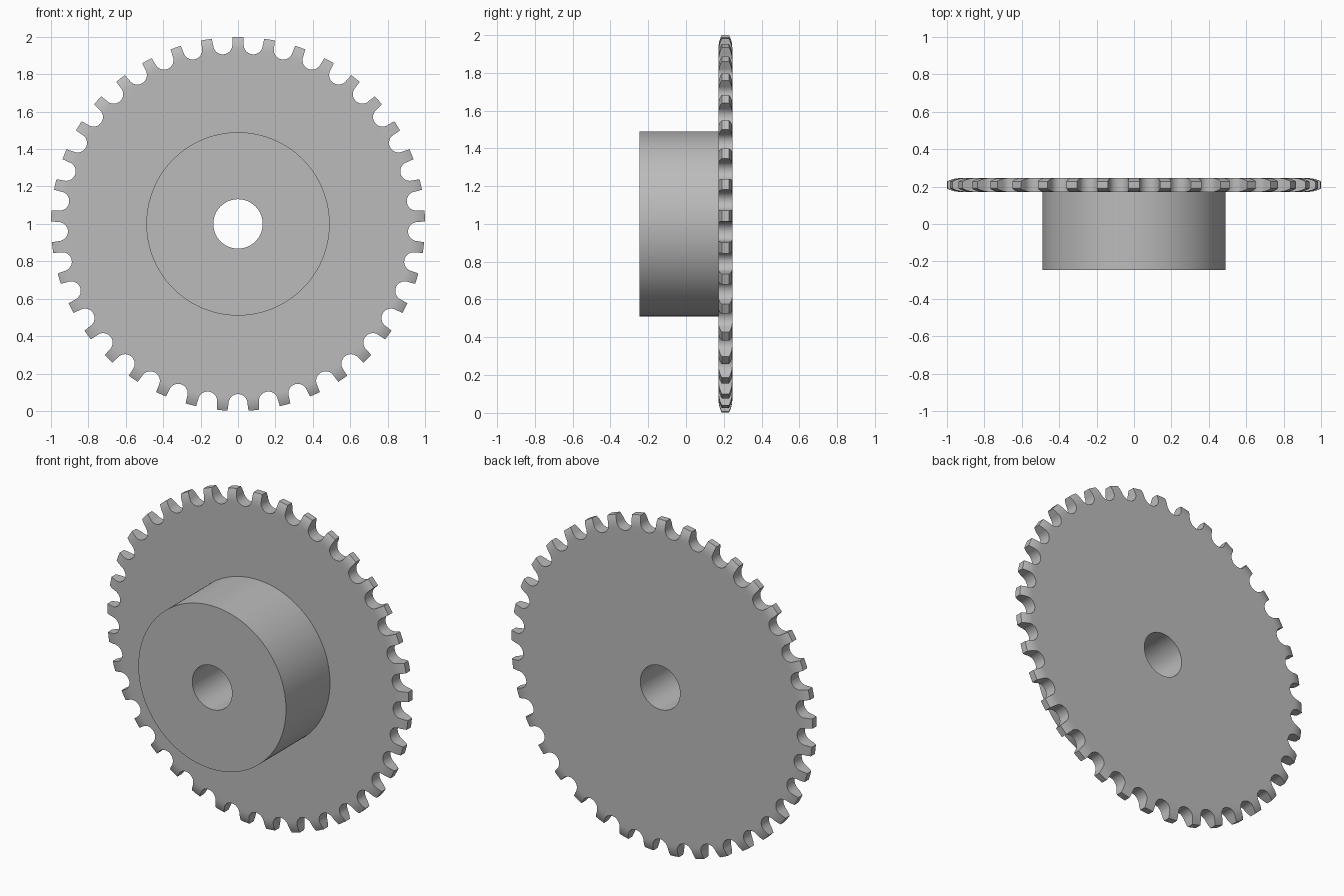
import bpy, bmesh
from math import sin, cos, pi, radians, sqrt
from mathutils import Matrix, Vector

if "Cube" in bpy.data.objects:
    bpy.data.objects.remove(bpy.data.objects["Cube"], do_unlink=True)

TEETH = 37
STEPS = TEETH * 4
TIP, ROOT, HUB, BORE = 1.0, 0.91, 0.49, 0.132      # radii
HUB_FRONT, PLATE_FRONT, PLATE_BACK = -0.245, 0.172, 0.245
CENTRE = Vector((0, 0, 1.0))

steel = bpy.data.materials.new("steel grey")
steel.use_nodes = True
steel.diffuse_color = (0.5, 0.5, 0.5, 1)
steel.node_tree.nodes["Principled BSDF"].inputs["Base Color"].default_value = (0.5, 0.5, 0.5, 1)


def make_object(name, bm):
    bmesh.ops.recalc_face_normals(bm, faces=bm.faces)
    mesh = bpy.data.meshes.new(name)
    bm.to_mesh(mesh)
    bm.free()
    obj = bpy.data.objects.new(name, mesh)
    bpy.context.collection.objects.link(obj)
    mesh.materials.append(steel)
    return obj


# Section of plate, hub and bore as (radius, y); the rim narrows in an arc
mid, half = (PLATE_FRONT + PLATE_BACK) / 2, (PLATE_BACK - PLATE_FRONT) / 2
shoulder, arc = 0.93, 0.15
rim = []
for i in range(7):
    r = shoulder + (TIP - shoulder) * i / 6
    rim.append((r, half - arc + sqrt(arc ** 2 - (r - shoulder) ** 2)))
section = [(BORE, HUB_FRONT), (HUB, HUB_FRONT), (HUB, PLATE_FRONT), (0.9, PLATE_FRONT)]
section += [(r, mid - w) for r, w in rim]
section += [(r, mid + w) for r, w in reversed(rim)]
section += [(0.9, PLATE_BACK), (BORE, PLATE_BACK)]

# Turn the section around the y axis
bm = bmesh.new()
verts = [bm.verts.new(CENTRE + Vector((0, y, r))) for r, y in section]
edges = [bm.edges.new((verts[i - 1], verts[i])) for i in range(len(verts))]
bmesh.ops.spin(bm, geom=verts + edges, cent=CENTRE, axis=(0, 1, 0),
               angle=2 * pi, steps=STEPS, use_merge=True)
bmesh.ops.remove_doubles(bm, verts=bm.verts, dist=1e-5)
wheel = make_object("sprocket_wheel", bm)

# Round-bottomed slots between the teeth, flaring slightly outward
slot_r = 0.051
seat = ROOT + slot_r
outline = [(slot_r * cos(a), seat + slot_r * sin(a))
           for a in (radians(180 + 180 * i / 20) for i in range(21))]
outline += [(0.064, 1.06), (-0.064, 1.06)]
bm = bmesh.new()
for k in range(TEETH):
    turn = Matrix.Rotation(2 * pi * (k + 0.5) / TEETH, 3, 'Y')
    face = bm.faces.new([bm.verts.new(CENTRE + turn @ Vector((x, 0.1, z))) for x, z in outline])
    grown = bmesh.ops.extrude_face_region(bm, geom=[face])["geom"]
    bmesh.ops.translate(bm, vec=(0, 0.25, 0),
                        verts=[g for g in grown if isinstance(g, bmesh.types.BMVert)])
cutter = make_object("slot_cutter", bm)
cutter.hide_render = True

# Cut the slots, then drop the cutter
bpy.context.view_layer.objects.active = wheel
for obj in bpy.context.selected_objects:
    obj.select_set(False)
wheel.select_set(True)
cut = wheel.modifiers.new("slots", 'BOOLEAN')
cut.operation, cut.solver, cut.object = 'DIFFERENCE', 'EXACT', cutter
bpy.ops.object.modifier_apply(modifier=cut.name)
bpy.data.objects.remove(cutter, do_unlink=True)
bpy.ops.object.shade_smooth_by_angle(angle=radians(25))
